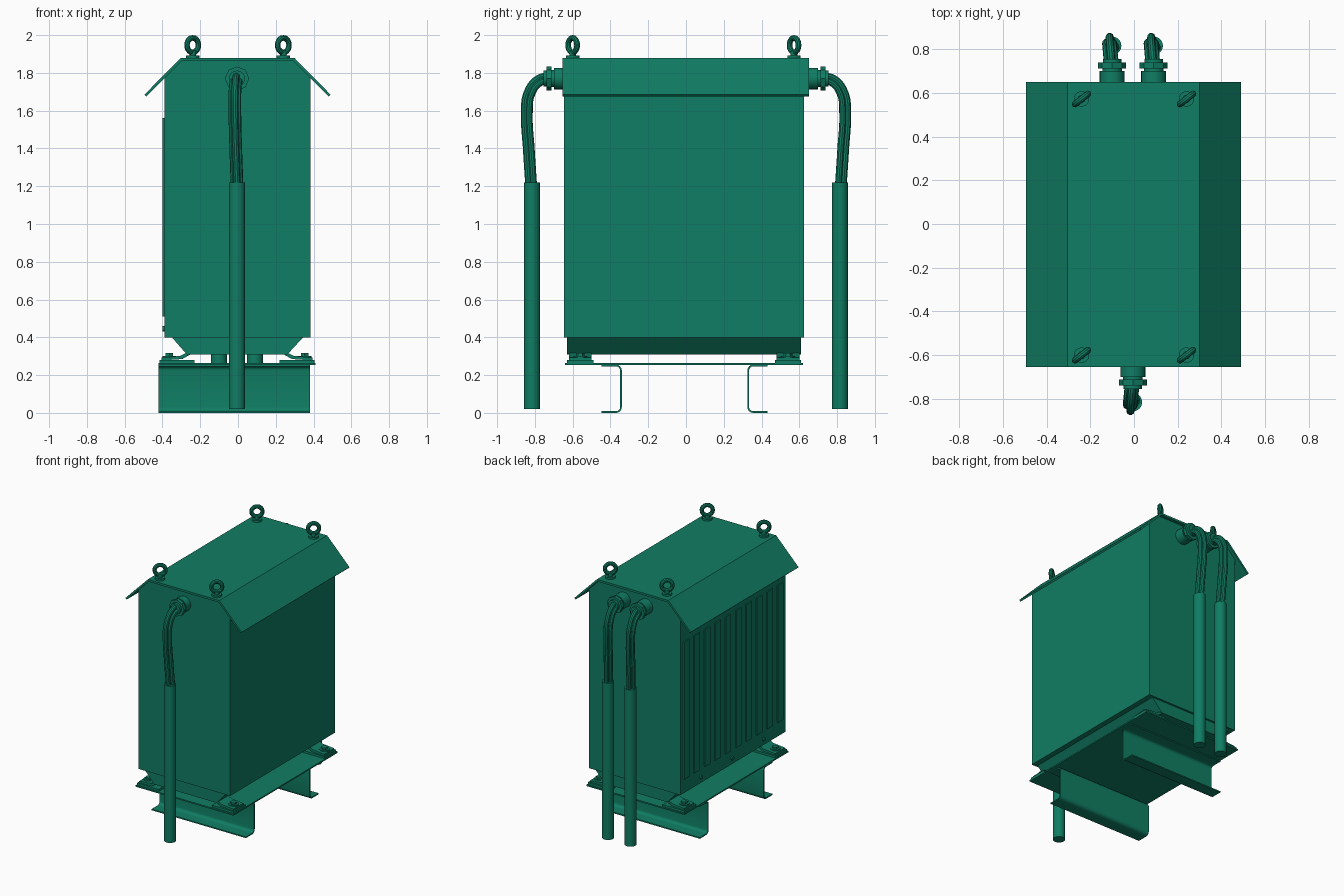
import bpy, bmesh, math
from mathutils import Vector, Matrix

old = bpy.data.objects.get("Cube")
if old:
    bpy.data.objects.remove(old, do_unlink=True)

COLOUR = (0.005, 0.205, 0.125, 1)
green = bpy.data.materials.new("green_enamel")
green.use_nodes = True
green.diffuse_color = COLOUR
green.node_tree.nodes["Principled BSDF"].inputs["Base Color"].default_value = COLOUR
parts = []


def add_mesh(name, mesh):
    obj = bpy.data.objects.new(name, mesh)
    bpy.context.scene.collection.objects.link(obj)
    mesh.materials.clear()
    mesh.materials.append(green)
    parts.append(obj)
    return obj


def from_bmesh(name, bm):
    bmesh.ops.recalc_face_normals(bm, faces=bm.faces)
    mesh = bpy.data.meshes.new(name)
    bm.to_mesh(mesh)
    bm.free()
    return add_mesh(name, mesh)


def prism(name, profile, start, end, axis="y"):
    """Extrude a profile given in the two other axes along x or y."""
    bm = bmesh.new()
    if axis == "y":
        verts = [bm.verts.new((u, start, v)) for u, v in profile]
    else:
        verts = [bm.verts.new((start, u, v)) for u, v in profile]
    face = bm.faces.new(verts)
    moved = bmesh.ops.extrude_face_region(bm, geom=[face])["geom"]
    step = Vector((0, end - start, 0)) if axis == "y" else Vector((end - start, 0, 0))
    bmesh.ops.translate(bm, vec=step, verts=[g for g in moved if isinstance(g, bmesh.types.BMVert)])
    return from_bmesh(name, bm)


def box(name, x, y, z):
    return prism(name, [(x[0], z[0]), (x[1], z[0]), (x[1], z[1]), (x[0], z[1])], *y)


def rod(name, start, end, radius, sides=24):
    a, b = Vector(start), Vector(end)
    turn = (b - a).to_track_quat("Z", "Y").to_matrix().to_4x4()
    bm = bmesh.new()
    bmesh.ops.create_cone(bm, cap_ends=True, segments=sides, radius1=radius, radius2=radius,
                          depth=(b - a).length, matrix=Matrix.Translation((a + b) / 2) @ turn)
    return from_bmesh(name, bm)


def tube(name, points, radius, closed=False):
    curve = bpy.data.curves.new(name, "CURVE")
    curve.dimensions = "3D"
    curve.bevel_depth = radius
    curve.bevel_resolution = 3
    curve.resolution_u = 6
    curve.use_fill_caps = True
    spline = curve.splines.new("BEZIER")
    spline.bezier_points.add(len(points) - 1)
    spline.use_cyclic_u = closed
    for knot, p in zip(spline.bezier_points, points):
        knot.co = p
        knot.handle_left_type = knot.handle_right_type = "AUTO"
    temp = bpy.data.objects.new(name + "_path", curve)
    bpy.context.scene.collection.objects.link(temp)
    bpy.context.view_layer.update()
    mesh = bpy.data.meshes.new_from_object(temp.evaluated_get(bpy.context.evaluated_depsgraph_get()))
    bpy.data.objects.remove(temp, do_unlink=True)
    return add_mesh(name, mesh)


# Cabinet with chamfered top, and the tapered tray beneath it
prism("cabinet", [(-0.39, 0.40), (0.385, 0.40), (0.385, 1.775), (0.295, 1.865),
                  (-0.30, 1.865), (-0.39, 1.775)], -0.645, 0.625)
prism("lower_tray", [(-0.35, 0.40), (-0.27, 0.308), (0.26, 0.308), (0.345, 0.40)], -0.63, 0.61)

# Folded sheet roof with overhanging eaves
prism("roof", [(-0.495, 1.685), (-0.305, 1.878), (0.30, 1.878), (0.49, 1.685),
               (0.48, 1.675), (0.294, 1.862), (-0.299, 1.862), (-0.485, 1.675)], -0.655, 0.65)

# Cooling ribs and fasteners on the vented side
for i in range(10):
    y = -0.575 + i * 0.126
    prism("vent_rib", [(y - 0.032, 0.51), (y + 0.032, 0.51), (y + 0.032, 1.56),
                       (y - 0.032, 1.56)], -0.39, -0.399, "x")
for y in (-0.38, 0, 0.38):
    rod("vent_panel_bolt", (-0.385, y, 0.445), (-0.40, y, 0.445), 0.014, 12)

# Base plate and feet
box("base_plate", (-0.42, 0.41), (-0.64, 0.62), (0.254, 0.264))
for side in (-1, 1):
    for y0, y1 in ((-0.63, -0.49), (0.47, 0.61)):
        def sx(v):
            return -0.005 + side * v
        box("foot_pad", sorted((sx(0.225), sx(0.41))), (y0, y1), (0.262, 0.28))
        prism("foot_bracket", [(sx(0.40), 0.278), (sx(0.40), 0.292), (sx(0.30), 0.302),
                               (sx(0.255), 0.325), (sx(0.25), 0.308), (sx(0.29), 0.285)],
              y0 + 0.01, y1 - 0.01)
        mid = (y0 + y1) / 2
        rod("foot_washer", (sx(0.358), mid, 0.285), (sx(0.358), mid, 0.302), 0.036)
        rod("foot_bolt", (sx(0.358), mid, 0.30), (sx(0.358), mid, 0.316), 0.023, 6)

# Support channels with rounded folds
for web, side in ((-0.34, -1), (0.325, 1)):
    def corner(z, up, r):
        arc = []
        for k in range(5):
            t = k * math.pi / 8
            arc.append((web + side * (0.03 - r * math.sin(t)), z + up * (0.03 - r * math.cos(t))))
        return arc
    tip = web + side * 0.107
    outer = [(tip, 0.0)] + corner(0, 1, 0.03) + corner(0.255, -1, 0.03)[::-1] + [(tip, 0.255)]
    inner = [(tip, 0.009)] + corner(0, 1, 0.021) + corner(0.255, -1, 0.021)[::-1] + [(tip, 0.246)]
    prism("support_channel", outer + inner[::-1], -0.42, 0.38, "x")

# Cable outlets: gland, bundled cables and long conduit
path = [(0.70, 1.77), (0.775, 1.755), (0.825, 1.69), (0.838, 1.58), (0.828, 1.40), (0.815, 1.20)]
for x, side in ((-0.005, -1), (-0.10, 1), (0.09, 1)):
    def at(y, z=1.77):
        return (x, side * y, z)
    rod("gland_collar", at(0.62), at(0.70), 0.057)
    rod("gland_neck", at(0.69), at(0.72), 0.045)
    rod("gland_nut", at(0.712), at(0.738), 0.064, 8)
    rod("gland_cap", at(0.73), at(0.755), 0.042)
    for k in range(3):
        angle = math.radians(90 + 120 * k)
        points = []
        for i, (y, z) in enumerate(path):
            before, after = path[max(i - 1, 0)], path[min(i + 1, len(path) - 1)]
            t = Vector((after[0] - before[0], after[1] - before[1])).normalized()
            out = 0.018 * math.sin(angle)
            sway = -0.012 * math.sin(math.pi * i / 5)
            points.append((x + sway + 0.018 * math.cos(angle),
                           side * (y - t.y * out), z + t.x * out))
        tube("cable", points, 0.018)
    rod("conduit", at(0.815, 0.02), at(0.815, 1.22), 0.042, 32)

# Lifting eyes, each turned a little about its stem
for x in (-0.24, 0.24):
    for y in (-0.60, 0.572):
        rod("eye_flange", (x, y, 1.87), (x, y, 1.892), 0.035)
        rod("eye_stem", (x, y, 1.88), (x, y, 1.915), 0.018)
        turn = math.radians(38)
        ring = []
        for k in range(8):
            a = k * math.pi / 4
            r = 0.038 * math.cos(a)
            ring.append((x + r * math.cos(turn), y + r * math.sin(turn), 1.947 + 0.038 * math.sin(a)))
        tube("lifting_eye", ring, 0.015, True)

# Smooth the round parts, keeping folds crisp
bpy.ops.object.select_all(action="DESELECT")
for obj in parts:
    obj.select_set(True)
bpy.context.view_layer.objects.active = parts[0]
bpy.ops.object.shade_smooth_by_angle(angle=math.radians(32))
